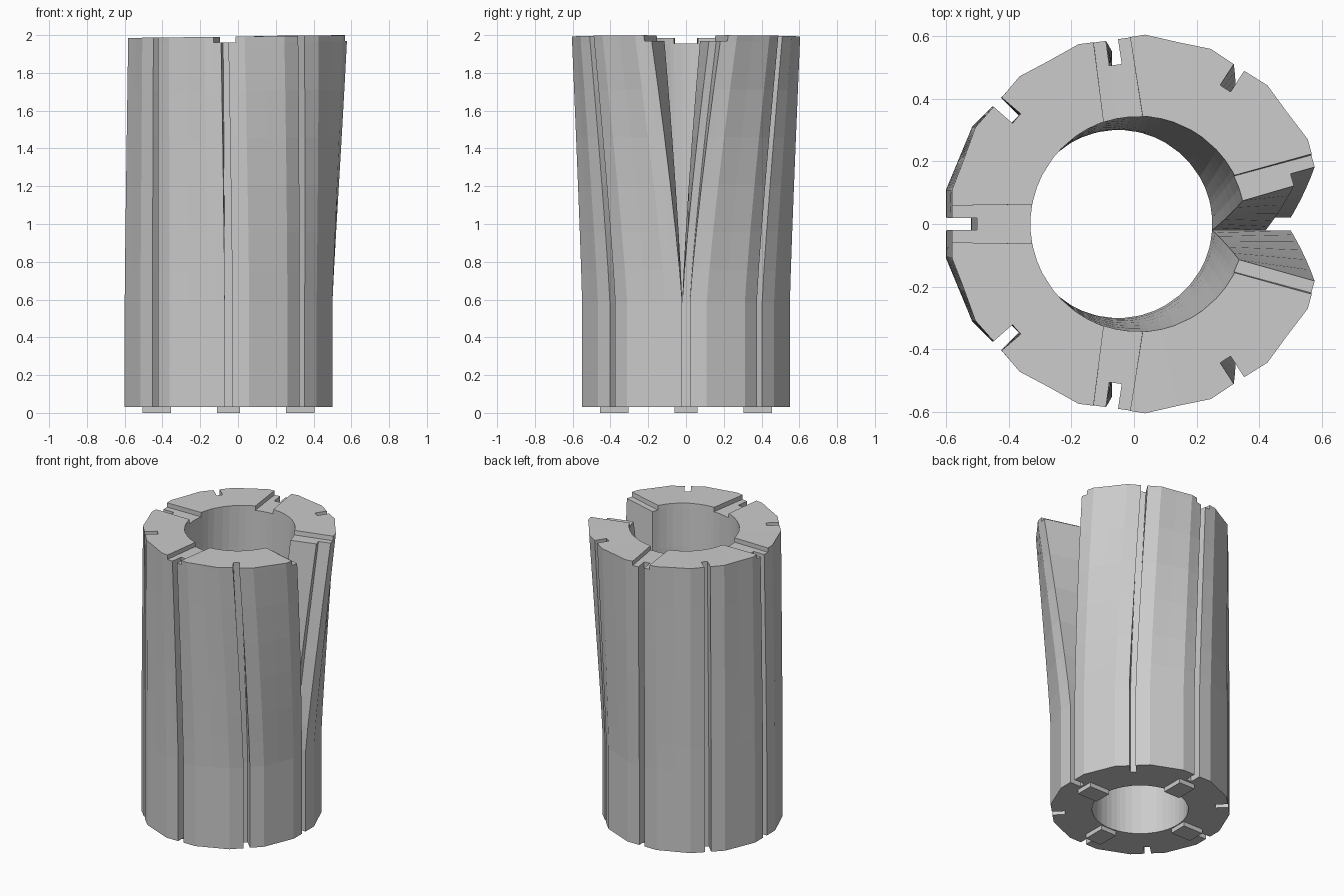
import bpy, bmesh, math
from mathutils import Matrix

if "Cube" in bpy.data.objects:
    bpy.data.objects.remove(bpy.data.objects["Cube"])

CX = -0.05                                 # ring centre at the base
FLAT, FLOOR, BORE = 0.55, 0.47, 0.30       # outer flat, groove floor, bore
GW, KW = 0.02, 0.06                        # half widths of groove and top keyway
LOW, HIGH = 1.955, 1.985                   # keyway floor and top face
NEUTRAL = 0.44
SPLIT = 0.58                               # height where the split begins
LEVELS = [0.03, 0.3, SPLIT, 0.75, 0.95, 1.2, 1.45, 1.7, LOW]


def spread(r, ang, z):
    """Unroll the ring around its left side, more and more towards the top."""
    s = max(0.0, (z - SPLIT) / (2 - SPLIT)) ** 1.15
    k = 1 - 0.092 * s
    grow = NEUTRAL / k - NEUTRAL
    a = math.pi + (ang - math.pi) * k
    x = CX + grow + 0.02 * s + (r + grow) * math.cos(a)
    lift = 0.0075 * (1 + math.cos(a)) * z / 2
    return (x, (r + grow) * math.sin(a), z + lift)


def column(g, u, v, top, inner_ang=None):
    if inner_ang is None:
        inner_ang = math.asin(v / BORE)
    return (math.hypot(u, v), g + math.atan2(v, u), g + inner_ang, top)


# Cross-section walked round from one lip of the split to the other
step = math.pi / 4
corner = FLAT * math.tan(step / 4)
cols = []
for i in range(9):
    g = i * step
    key = i % 2 == 0
    h = LOW if key else HIGH
    if i > 0:
        cols.append(column(g, FLAT, -corner, HIGH, -step / 3))
        if key:
            cols += [column(g, FLAT, -KW, HIGH), column(g, FLAT, -KW, LOW)]
        cols.append(column(g, FLAT, -GW, h))
    if i < 8:
        cols += [column(g, FLOOR, -GW, h), column(g, FLOOR, GW, h), column(g, FLAT, GW, h)]
        if key:
            cols += [column(g, FLAT, KW, LOW), column(g, FLAT, KW, HIGH)]
        cols.append(column(g, FLAT, corner, HIGH, step / 3))
        cols.append((FLAT, g + step / 2, g + step / 2, HIGH))

# Split tube
bm = bmesh.new()
cache = {}


def vert(p):
    k = tuple(round(c, 4) + 0.0 for c in p)
    if k not in cache:
        cache[k] = bm.verts.new(p)
    return cache[k]


def face(*vs):
    vs = list(dict.fromkeys(vs))
    if len(vs) > 2 and not bm.faces.get(vs):
        bm.faces.new(vs)


rings = []
for r, ao, ai, top in cols:
    zs = LEVELS + [top]
    rings.append(([vert(spread(r, ao, z)) for z in zs],
                  [vert(spread(BORE, ai, z)) for z in zs]))

n = len(LEVELS)
split_level = LEVELS.index(SPLIT)
for (o1, i1), (o2, i2) in zip(rings, rings[1:]):
    for j in range(n):
        face(o1[j], o2[j], o2[j + 1], o1[j + 1])
        face(i1[j], i1[j + 1], i2[j + 1], i2[j])
    face(o1[-1], o2[-1], i2[-1], i1[-1])
    face(o1[0], i1[0], i2[0], o2[0])

# Closed seam below the split, open lips above it
(oa, ia), (ob, ib) = rings[0], rings[-1]
for j in range(n):
    if j < split_level:
        face(ob[j], oa[j], oa[j + 1], ob[j + 1])
        face(ib[j], ib[j + 1], ia[j + 1], ia[j])
    else:
        face(oa[j], oa[j + 1], ia[j + 1], ia[j])
        face(ob[j], ib[j], ib[j + 1], ob[j + 1])
face(ob[0], oa[0], ia[0], ib[0])
bmesh.ops.recalc_face_normals(bm, faces=bm.faces[:])
mesh = bpy.data.meshes.new("split_tube")
bm.to_mesh(mesh)
bm.free()
bpy.context.collection.objects.link(bpy.data.objects.new("split_tube", mesh))

# Four locating keys under the base
for i in range(4):
    bpy.ops.mesh.primitive_cube_add(size=1)
    key = bpy.context.object
    key.name = f"base_key_{i + 1}"
    key.data.transform(Matrix.Translation((CX, 0, 0)) @ Matrix.Rotation(i * math.pi / 2, 4, 'Z')
                       @ Matrix.Translation((0.38, 0, 0.0155)) @ Matrix.Diagonal((0.15, 0.12, 0.031, 1)))
